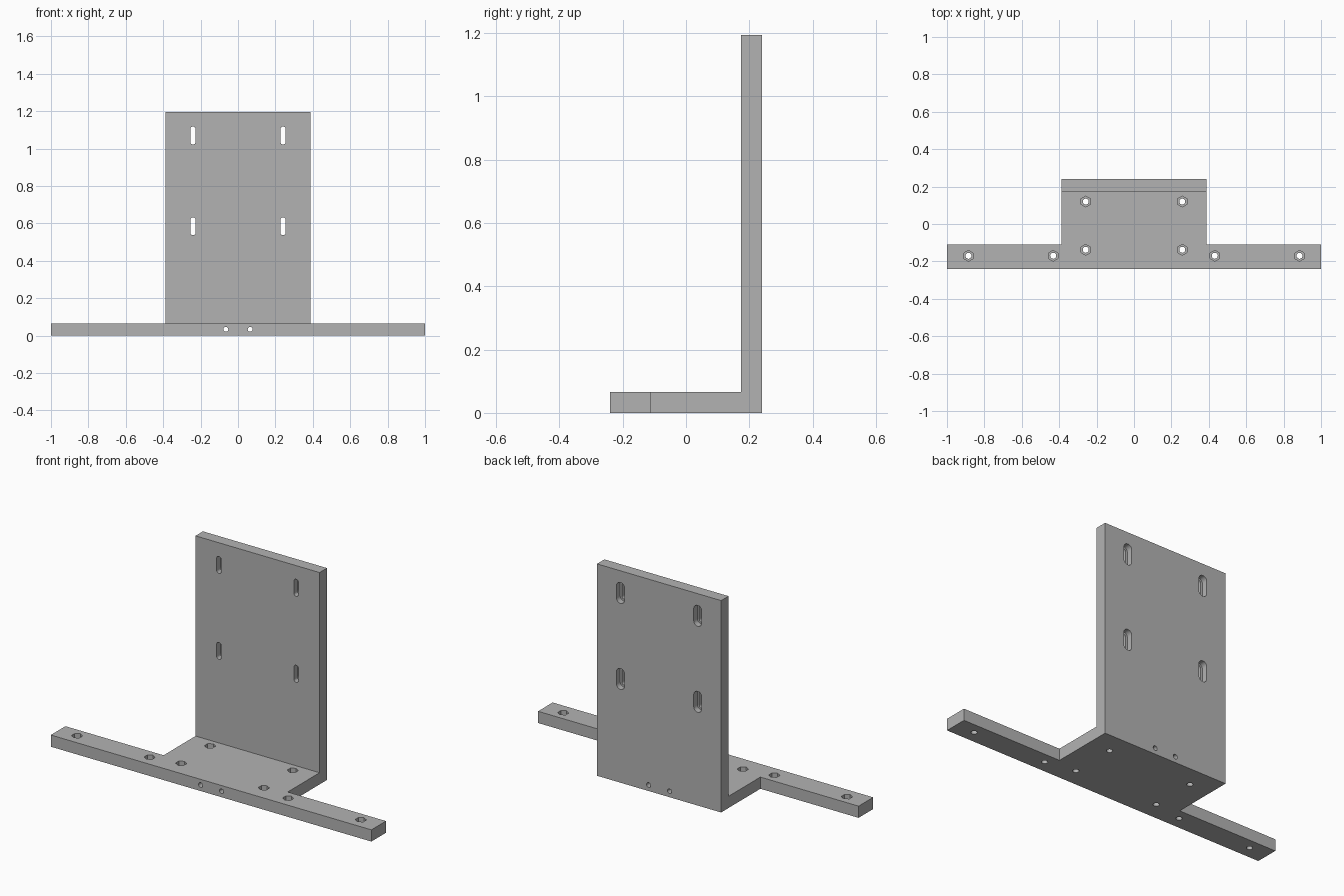
import bpy, bmesh, math
from mathutils import Matrix, Vector

if "Cube" in bpy.data.objects:
    bpy.data.objects.remove(bpy.data.objects["Cube"])

T = 0.066            # plate thickness
FRONT, BACK = -0.24, 0.24
HALF_W = 0.387       # half width of plate and wall
ARM_BACK = -0.11
TOP = 1.195

grey = bpy.data.materials.new("plain grey")
grey.use_nodes = True
colour = (0.45, 0.45, 0.45, 1)
grey.diffuse_color = colour
grey.node_tree.nodes["Principled BSDF"].inputs["Base Color"].default_value = colour


def prism(bm, outline, start, end, matrix=Matrix()):
    """Extrude a closed 2D outline along z from start to end, then place it."""
    low = [bm.verts.new(matrix @ Vector((x, y, start))) for x, y in outline]
    high = [bm.verts.new(matrix @ Vector((x, y, end))) for x, y in outline]
    bm.faces.new(low[::-1])
    bm.faces.new(high)
    for i in range(len(low)):
        j = (i + 1) % len(low)
        bm.faces.new((low[i], low[j], high[j], high[i]))


def make(name, bm):
    bmesh.ops.recalc_face_normals(bm, faces=bm.faces)
    mesh = bpy.data.meshes.new(name)
    bm.to_mesh(mesh)
    bm.free()
    mesh.materials.append(grey)
    obj = bpy.data.objects.new(name, mesh)
    bpy.context.collection.objects.link(obj)
    return obj


def combine(target, tool, operation):
    mod = target.modifiers.new(operation, 'BOOLEAN')
    mod.operation, mod.object, mod.solver = operation, tool, 'EXACT'
    bpy.context.view_layer.objects.active = target
    bpy.ops.object.modifier_apply(modifier=mod.name)
    bpy.data.objects.remove(tool)


def ring(x, y, r, n, turn=0.0):
    return [(x + r * math.cos(turn + 2 * math.pi * i / n),
             y + r * math.sin(turn + 2 * math.pi * i / n)) for i in range(n)]


def slot(x, y, r, height, n=12):
    """Upright slot outline with round ends."""
    rise = height / 2 - r
    points = []
    for side in (1, -1):
        for i in range(n + 1):
            a = math.pi * i / n
            points.append((x + side * r * math.cos(a), y + side * (rise + r * math.sin(a))))
    return points


# T-shaped base plate
bm = bmesh.new()
right = [(1, FRONT), (1, ARM_BACK), (HALF_W, ARM_BACK), (HALF_W, BACK)]
prism(bm, right + [(-x, y) for x, y in reversed(right)], 0, T)
bracket = make("mounting_bracket", bm)

# Upright wall
bm = bmesh.new()
prism(bm, [(-HALF_W, BACK - T), (HALF_W, BACK - T), (HALF_W, BACK), (-HALF_W, BACK)], 0, TOP)
combine(bracket, make("back_wall", bm), 'UNION')

# Through holes and the wider recesses, cut as two sets
holes, recesses = bmesh.new(), bmesh.new()
upright = Matrix.Rotation(math.radians(90), 4, 'X')    # local z becomes -y
for s in (-1, 1):
    # bolt holes with hexagonal pockets on top
    for x, y in ((0.885, -0.17), (0.432, -0.17), (0.258, -0.138), (0.258, 0.12)):
        prism(holes, ring(s * x, y, 0.016, 24), -0.1, 0.1)
        prism(recesses, ring(s * x, y, 0.029, 6, math.pi / 6), T * 0.5, 0.1)
    # long holes running front to back through the base
    prism(holes, ring(s * 0.065, T / 2 + 0.001, 0.013, 24), -0.4, 0.4, upright)
    # wall slots, wider behind
    for z in (0.585, 1.07):
        prism(holes, slot(s * 0.241, z, 0.014, 0.096), -0.4, -0.1, upright)
        prism(recesses, slot(s * 0.241, z, 0.025, 0.118), -0.4, -BACK + T * 0.5, upright)
combine(bracket, make("hole_cutter", holes), 'DIFFERENCE')
combine(bracket, make("recess_cutter", recesses), 'DIFFERENCE')

# Smooth hole walls, sharp plate edges
bpy.ops.object.select_all(action='DESELECT')
bracket.select_set(True)
bpy.context.view_layer.objects.active = bracket
bpy.ops.object.shade_smooth_by_angle(angle=math.radians(30))
